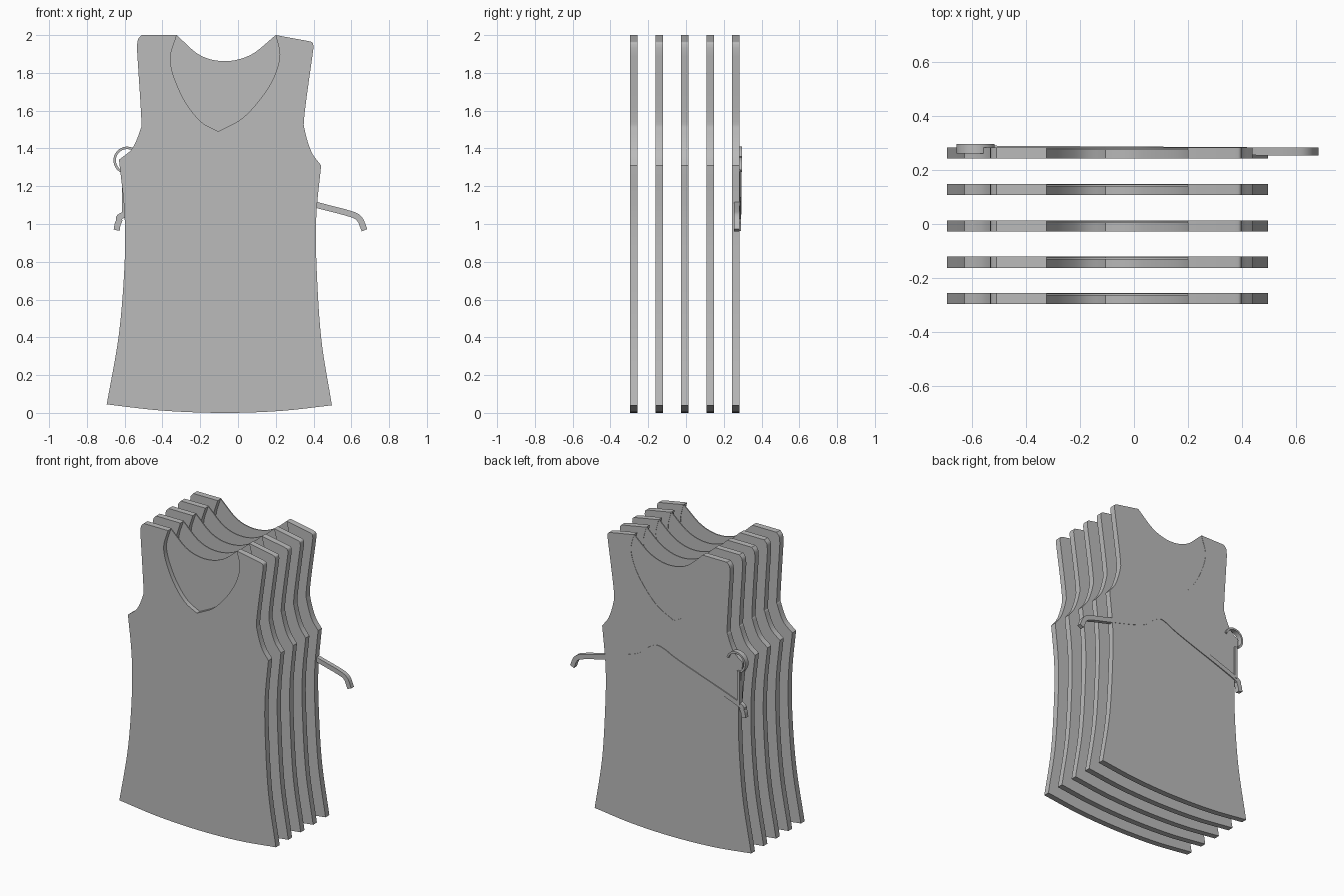
import bpy, bmesh, math
from mathutils import Vector

cube = bpy.data.objects.get("Cube")
if cube:
    bpy.data.objects.remove(cube, do_unlink=True)

grey = bpy.data.materials.new("plain grey")
grey.use_nodes = True
grey.diffuse_color = (0.5, 0.5, 0.5, 1)
grey.node_tree.nodes["Principled BSDF"].inputs["Base Color"].default_value = (0.5, 0.5, 0.5, 1)


def smooth(points, steps=8):
    """Catmull-Rom curve through (x, z) points."""
    p = [Vector(q) for q in points]
    p = [2 * p[0] - p[1]] + p + [2 * p[-1] - p[-2]]
    out = []
    for a, b, c, d in zip(p, p[1:], p[2:], p[3:]):
        for i in range(steps):
            t = i / steps
            out.append(0.5 * (2 * b + (c - a) * t + (2 * a - 5 * b + 4 * c - d) * t ** 2
                              + (3 * b - a - 3 * c + d) * t ** 3))
    return out + [p[-2]]


def ribbon(path, width):
    """Outline of a flat strip following a centre line."""
    left, right = [], []
    for i, p in enumerate(path):
        along = (path[min(i + 1, len(path) - 1)] - path[max(i - 1, 0)]).normalized()
        side = Vector((-along.y, along.x)) * width / 2
        left.append(p + side)
        right.append(p - side)
    return left + right[::-1]


def slab(name, outline, y0, y1, lean=0.0):
    """Extrude an (x, z) outline from y0 to y1; lean shifts y along x."""
    bm = bmesh.new()
    verts = [bm.verts.new((x, y0 + lean * x, z)) for x, z in outline]
    face = bm.faces.new(verts)
    new = bmesh.ops.extrude_face_region(bm, geom=[face])["geom"]
    bmesh.ops.translate(bm, vec=(0, y1 - y0, 0),
                        verts=[v for v in new if isinstance(v, bmesh.types.BMVert)])
    bmesh.ops.remove_doubles(bm, verts=bm.verts, dist=0.0001)
    bmesh.ops.recalc_face_normals(bm, faces=bm.faces)
    mesh = bpy.data.meshes.new(name)
    bm.to_mesh(mesh)
    bm.free()
    mesh.materials.append(grey)
    ob = bpy.data.objects.new(name, mesh)
    bpy.context.collection.objects.link(ob)
    bpy.ops.object.select_all(action='DESELECT')
    ob.select_set(True)
    bpy.context.view_layer.objects.active = ob
    bpy.ops.object.shade_smooth_by_angle(angle=math.radians(30))
    return ob


# Garment outlines
front_neck = (smooth([(-.325, 2), (-.358, 1.86), (-.30, 1.685), (-.205, 1.55), (-.105, 1.49)])
              + smooth([(-.105, 1.49), (.035, 1.57), (.165, 1.73), (.22, 1.88), (.2, 2)])[1:])
back_neck = smooth([(.2, 2), (.07, 1.897), (-.065, 1.862), (-.2, 1.893), (-.325, 2)])
right_shoulder = smooth([(-.535, 1.93), (-.53, 1.975), (-.51, 2)], 4)
left_shoulder = smooth([(.375, 1.968), (.395, 1.96), (.4, 1.935)], 4)
left_armhole = smooth([(.4, 1.935), (.352, 1.58), (.355, 1.49), (.39, 1.38), (.44, 1.31)])
left_side = smooth([(.44, 1.31), (.415, 1.05), (.415, .8), (.44, .4), (.497, .04)])
hem = smooth([(.497, .04), (.22, .01), (-.08, 0), (-.4, .012), (-.695, .045)])
right_side = smooth([(-.695, .045), (-.63, .42), (-.6, .8), (-.602, 1.07), (-.63, 1.34)])
right_armhole = smooth([(-.63, 1.34), (-.56, 1.4), (-.517, 1.5), (-.512, 1.56), (-.535, 1.93)])

body = (front_neck + left_shoulder + left_armhole[1:] + left_side[1:] + hem[1:]
        + right_side[1:] + right_armhole[1:] + right_shoulder[1:])
inset = front_neck + back_neck[1:-1]

# Row of five sleeveless tops, each with a thin panel behind the neckline
for i in range(5):
    y = -0.277 + 0.135 * i
    slab(f"top_body_{i + 1}", body, y - 0.0205, y + 0.0205)
    slab(f"back_neck_panel_{i + 1}", inset, y + 0.011, y + 0.0185)

# Hanger with drooping ends, set slightly askew in the rear top
arms = smooth([(-.643, .967), (-.63, 1.015), (-.58, 1.06), (-.15, 1.21), (-.03, 1.262),
               (.03, 1.27), (.09, 1.235), (.18, 1.17), (.42, 1.1), (.58, 1.058), (.64, 1.03),
               (.67, .967)])
slab("hanger_arms", ribbon(arms, 0.032), 0.258, 0.2875, lean=-0.006)

# Hanger hook and stem beside the armhole
arc = [Vector((-.587 + .066 * math.cos(math.radians(a)), 1.337 + .066 * math.sin(math.radians(a))))
       for a in range(15, 241, 9)]
slab("hanger_hook", ribbon(arc, 0.013), 0.262, 0.297)
stem = [Vector((-.605, 1.28)), Vector((-.605, 1.05))]
slab("hanger_stem", ribbon(stem, 0.02), 0.262, 0.294)
